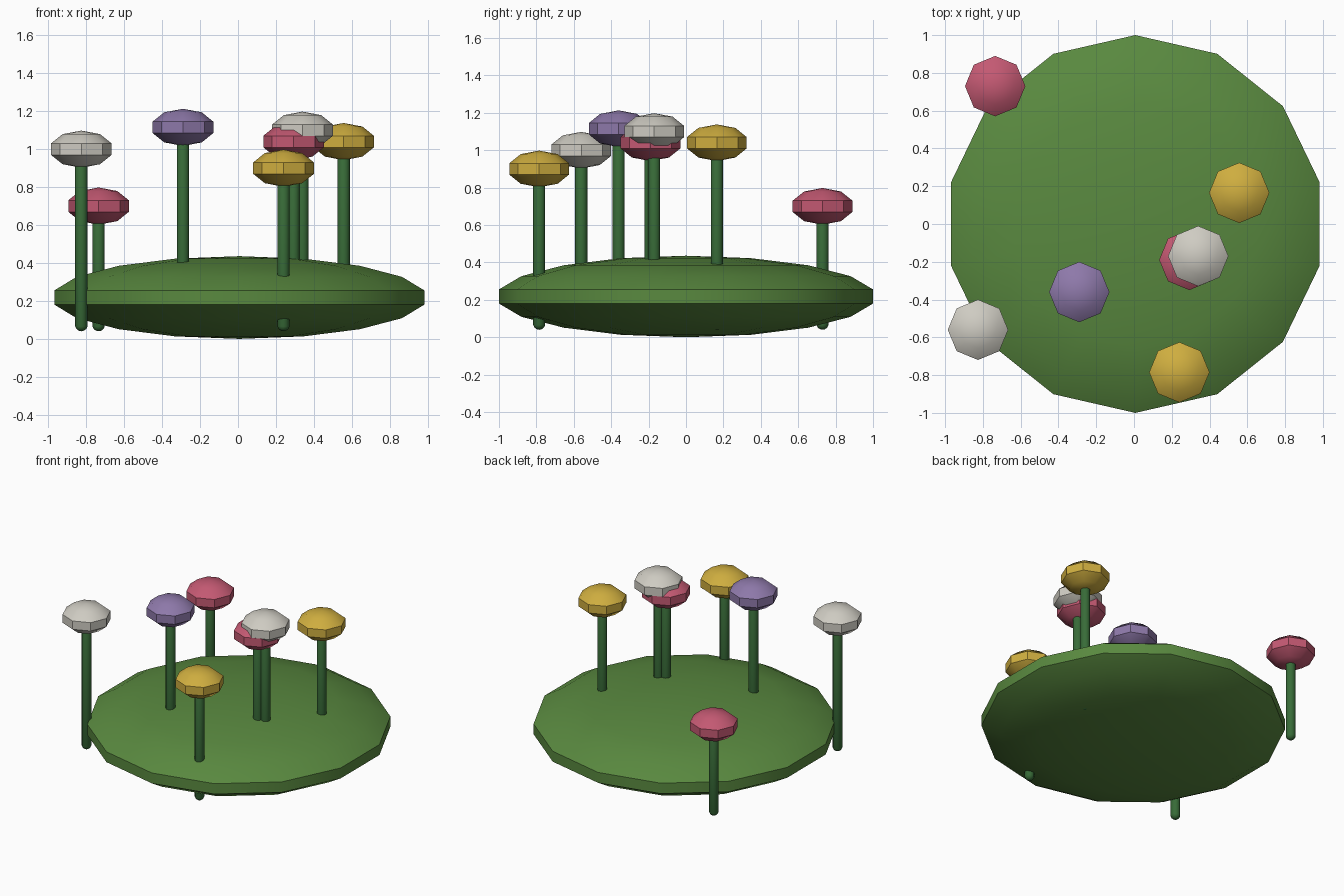
import bpy, math

if "Cube" in bpy.data.objects:
    bpy.data.objects.remove(bpy.data.objects["Cube"])


def paint(name, rgb):
    m = bpy.data.materials.new(name)
    m.diffuse_color = (*rgb, 1)
    m.use_nodes = True
    m.node_tree.nodes["Principled BSDF"].inputs["Base Color"].default_value = m.diffuse_color
    return m


LEAF = paint("leaf_green", (0.10, 0.25, 0.05))
STEM = paint("stem_green", (0.04, 0.15, 0.04))
COLOURS = {
    "pink": paint("pink", (0.55, 0.10, 0.17)),
    "white": paint("white", (0.62, 0.60, 0.54)),
    "purple": paint("purple", (0.27, 0.19, 0.40)),
    "yellow": paint("yellow", (0.62, 0.42, 0.05)),
}


def finish(name, mat):
    ob = bpy.context.object
    ob.name = name
    ob.data.materials.append(mat)
    bpy.ops.object.transform_apply(location=False, rotation=True, scale=True)
    bpy.ops.object.shade_smooth_by_angle(angle=math.radians(30))
    return ob


def squashed_ball(name, mat, loc, segs, rings, r, h):
    bpy.ops.mesh.primitive_uv_sphere_add(segments=segs, ring_count=rings,
                                         radius=1, location=loc)
    bpy.context.object.scale = (r, r, h)
    return finish(name, mat)


def capsule(name, mat, x, y, z0, z1, r):
    # A ball whose upper half is pulled up into a rod
    bpy.ops.mesh.primitive_uv_sphere_add(segments=12, ring_count=7,
                                         radius=r, location=(x, y, z0 + r))
    for v in bpy.context.object.data.vertices:
        if v.co.z > 0:
            v.co.z += z1 - z0 - 2 * r
    return finish(name, mat)


# Mound of foliage
squashed_ball("foliage_mound", LEAF, (0.007, 0, 0.218), 14, 9, 1.0154, 0.218)

# Flowers: x, y, height of head, colour
FLOWERS = [
    (-0.735, 0.73, 0.70, "pink"),
    (-0.826, -0.56, 1.00, "white"),
    (-0.29, -0.36, 1.115, "purple"),
    (0.24, -0.785, 0.90, "yellow"),
    (0.557, 0.165, 1.04, "yellow"),
    (0.34, -0.17, 1.10, "white"),
    (0.293, -0.19, 1.04, "pink"),
]
for i, (x, y, z, colour) in enumerate(FLOWERS, 1):
    capsule(f"stem_{i}", STEM, x, y, 0.04, z, 0.033)
    squashed_ball(f"flower_head_{i}", COLOURS[colour], (x, y, z), 8, 5, 0.168, 0.098)
